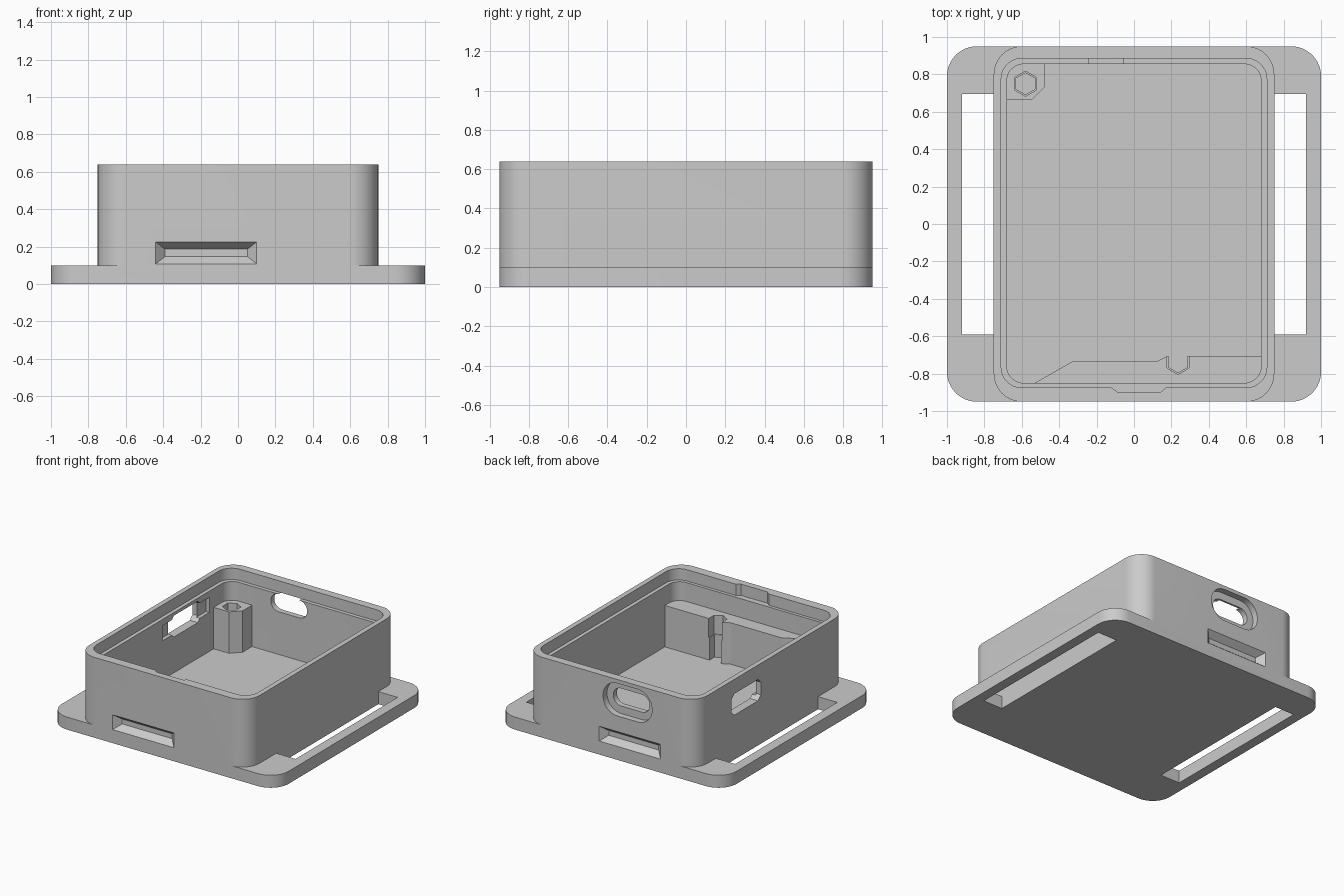
import bpy
import bmesh
from math import sin, cos, pi, radians

cube = bpy.data.objects.get("Cube")
if cube:
    bpy.data.objects.remove(cube, do_unlink=True)

grey = bpy.data.materials.new("plain_grey")
grey.use_nodes = True
colour = (0.6, 0.6, 0.6, 1)
grey.diffuse_color = colour
grey.node_tree.nodes["Principled BSDF"].inputs["Base Color"].default_value = colour

# Ways to stand a flat outline (u, v) at depth d
FLAT = lambda u, v, d: (u, v, d)
FACING_Y = lambda u, v, d: (u, d, v)
FACING_X = lambda u, v, d: (d, u, v)


def rounded(u0, u1, v0, v1, r=0, steps=12):
    """Rectangle outline; steps=1 gives chamfers, r=0 gives sharp corners."""
    if r == 0:
        return [(u0, v0), (u1, v0), (u1, v1), (u0, v1)]
    corners = [(u1 - r, v1 - r), (u0 + r, v1 - r), (u0 + r, v0 + r), (u1 - r, v0 + r)]
    return [(cu + r * cos((q + i / steps) * pi / 2), cv + r * sin((q + i / steps) * pi / 2))
            for q, (cu, cv) in enumerate(corners) for i in range(steps + 1)]


def hexagon(u, v, r):
    return [(u + r * sin(i * pi / 3), v + r * cos(i * pi / 3)) for i in range(6)]


def loft(name, start, end, d0, d1, stand=FLAT):
    """Closed solid between two outlines with equal point counts."""
    bm = bmesh.new()
    a = [bm.verts.new(stand(u, v, d0)) for u, v in start]
    b = [bm.verts.new(stand(u, v, d1)) for u, v in end]
    bm.faces.new(a)
    bm.faces.new(b)
    for i in range(len(a)):
        j = (i + 1) % len(a)
        bm.faces.new((a[i], a[j], b[j], b[i]))
    bmesh.ops.recalc_face_normals(bm, faces=bm.faces)
    mesh = bpy.data.meshes.new(name)
    bm.to_mesh(mesh)
    bm.free()
    mesh.materials.append(grey)
    obj = bpy.data.objects.new(name, mesh)
    bpy.context.collection.objects.link(obj)
    return obj


def prism(name, outline, d0, d1, stand=FLAT):
    return loft(name, outline, outline, d0, d1, stand)


def combine(target, tool, operation="DIFFERENCE"):
    """Apply a boolean and discard the tool."""
    mod = target.modifiers.new("boolean", "BOOLEAN")
    mod.operation = operation
    mod.solver = "EXACT"
    mod.object = tool
    bpy.context.view_layer.update()
    graph = bpy.context.evaluated_depsgraph_get()
    mesh = bpy.data.meshes.new_from_object(target.evaluated_get(graph))
    target.modifiers.clear()
    target.data = mesh
    bpy.data.objects.remove(tool, do_unlink=True)


FLOOR, LEDGE, TOP, POST_TOP = 0.07, 0.55, 0.64, 0.40

# Flanged base with the upright housing
case = prism("case_body", rounded(-1, 1, -0.95, 0.95, 0.16), 0, 0.1)
combine(case, prism("housing", rounded(-0.75, 0.75, -0.95, 0.95, 0.15), 0.05, TOP), "UNION")

# Main cavity, lid ledge and the small pry notch in the front rim
combine(case, prism("cavity", rounded(-0.68, 0.68, -0.85, 0.855, 0.09), FLOOR, 0.8))
combine(case, prism("lid_ledge", rounded(-0.71, 0.71, -0.875, 0.885, 0.11), LEDGE, 0.8))
notch = [(-0.12, -0.86), (-0.12, -0.875), (-0.09, -0.897), (0.145, -0.897),
         (0.17, -0.875), (0.17, -0.86)]
combine(case, prism("pry_notch", notch, LEDGE, 0.8))

for side in (-1, 1):
    # Strap opening in each flange
    u0, u1 = sorted((side * 0.75, side * 0.92))
    combine(case, prism("strap_opening", rounded(u0, u1, -0.59, 0.695), -0.1, 0.3))
    # Tapered pocket low in the front and back walls
    combine(case, loft("pocket", rounded(-0.441, 0.101, 0.107, 0.226),
                       rounded(-0.39, 0.05, 0.147, 0.186),
                       side * 0.951, side * 0.9, FACING_Y))

# Cable port in the back wall with an outer recess
combine(case, prism("port_hole", rounded(-0.31, 0.01, 0.41, 0.55, 0.069), 0.8, 1, FACING_Y))
combine(case, prism("port_recess", rounded(-0.365, 0.065, 0.35, 0.61, 0.125), 0.9, 1, FACING_Y))

# Chamfered switch window in the right wall with an inner recess
combine(case, prism("window", rounded(0.13, 0.5, 0.355, 0.525, 0.035, 1), -0.8, -0.6, FACING_X))
combine(case, prism("window_recess", rounded(0.02, 0.61, 0.38, 0.5), -0.71, -0.6, FACING_X))

# Corner post with a stepped hexagonal bore
post_outline = [(-0.71, 0.88), (-0.71, 0.665), (-0.545, 0.665), (-0.475, 0.735), (-0.475, 0.88)]
post = prism("corner_post", post_outline, 0.05, POST_TOP)
# Front shelf with a matching open notch
shelf_outline = [(-0.565, -0.87), (-0.33, -0.735), (0.12, -0.735), (0.18, -0.705),
                 (0.71, -0.705), (0.71, -0.87)]
shelf = prism("front_shelf", shelf_outline, 0.05, POST_TOP)


def slot(r):
    return [(0.235 - r * 0.87, -0.6), (0.235 - r * 0.87, -0.737 - r / 2), (0.235, -0.737 - r),
            (0.235 + r * 0.87, -0.737 - r / 2), (0.235 + r * 0.87, -0.6)]


for radius, depth in ((0.058, FLOOR), (0.067, 0.25)):
    combine(post, prism("bore", hexagon(-0.58, 0.75, radius), depth, 0.8))
    combine(shelf, prism("shelf_notch", slot(radius), depth, 0.8))

# Smooth the rounded corners, keep every other edge crisp
for obj in (case, post, shelf):
    bpy.ops.object.select_all(action="DESELECT")
    obj.select_set(True)
    bpy.context.view_layer.objects.active = obj
    bpy.ops.object.shade_smooth_by_angle(angle=radians(25))
